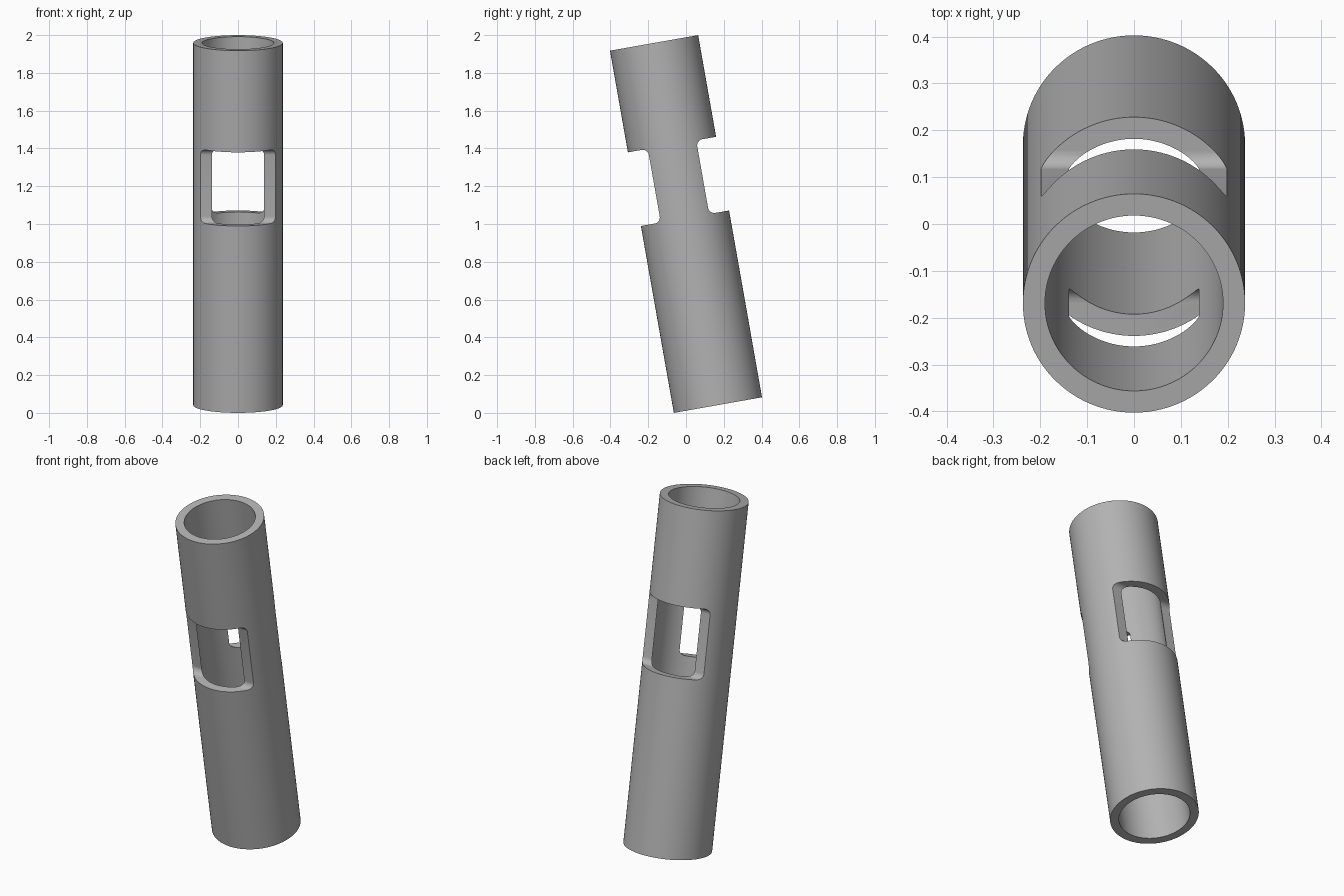
import bpy, bmesh, math
from mathutils import Matrix

if "Cube" in bpy.data.objects:
    bpy.data.objects.remove(bpy.data.objects["Cube"])

OUTER, INNER, LENGTH, TILT = 0.237, 0.19, 1.947, math.radians(10)
SLOT_LOW, SLOT_HIGH, SLOT_DEPTH, FILLET = 0.031, 0.427, 0.13, 0.033
SIDES = 128

grey = bpy.data.materials.new("plain grey")
grey.use_nodes = True
colour = (0.45, 0.45, 0.45, 1)
grey.diffuse_color = colour
grey.node_tree.nodes["Principled BSDF"].inputs["Base Color"].default_value = colour


def add_object(name, bm):
    bmesh.ops.recalc_face_normals(bm, faces=bm.faces)
    mesh = bpy.data.meshes.new(name)
    bm.to_mesh(mesh)
    bm.free()
    mesh.materials.append(grey)
    obj = bpy.data.objects.new(name, mesh)
    bpy.context.collection.objects.link(obj)
    return obj


def make_tube():
    # Hollow tube: the wall section spun around z
    bm = bmesh.new()
    h = LENGTH / 2
    ring = [bm.verts.new((r, 0, z)) for r, z in
            ((INNER, -h), (OUTER, -h), (OUTER, h), (INNER, h))]
    edges = [bm.edges.new((ring[i], ring[(i + 1) % 4])) for i in range(4)]
    bmesh.ops.spin(bm, geom=ring + edges, axis=(0, 0, 1), cent=(0, 0, 0),
                   angle=2 * math.pi, steps=SIDES, use_merge=True)
    bmesh.ops.remove_doubles(bm, verts=bm.verts, dist=1e-5)
    return add_object("slotted_tube", bm)


def make_cutter(name, side):
    # Block with two filleted inner corners, extruded across the tube
    pts = [(2 * OUTER, SLOT_LOW)]
    for z, start in ((SLOT_LOW + FILLET, 270), (SLOT_HIGH - FILLET, 180)):
        for i in range(9):
            a = math.radians(start - 90 * i / 8)
            pts.append((SLOT_DEPTH + FILLET + FILLET * math.cos(a),
                        z + FILLET * math.sin(a)))
    pts.append((2 * OUTER, SLOT_HIGH))
    bm = bmesh.new()
    face = bm.faces.new([bm.verts.new((-0.5, side * y, z)) for y, z in pts])
    new = bmesh.ops.extrude_face_region(bm, geom=[face])["geom"]
    bmesh.ops.translate(bm, vec=(1, 0, 0),
                        verts=[v for v in new if isinstance(v, bmesh.types.BMVert)])
    return add_object(name, bm)


# Tube with matching front and back windows
tube = make_tube()
bpy.context.view_layer.objects.active = tube
tube.select_set(True)
for name, side in (("front_window_cutter", -1), ("back_window_cutter", 1)):
    cutter = make_cutter(name, side)
    cutter.hide_render = True
    mod = tube.modifiers.new(name, "BOOLEAN")
    mod.operation = "DIFFERENCE"
    mod.solver = "EXACT"
    mod.object = cutter
    bpy.context.view_layer.update()
    bpy.ops.object.modifier_apply(modifier=mod.name)
    bpy.data.objects.remove(cutter)

# Lean the tube towards the front and stand it on the ground
tube.data.transform(Matrix.Translation((0, 0, 1)) @ Matrix.Rotation(TILT, 4, "X"))
bpy.ops.object.select_all(action="DESELECT")
tube.select_set(True)
bpy.ops.object.shade_smooth_by_angle(angle=math.radians(30))
